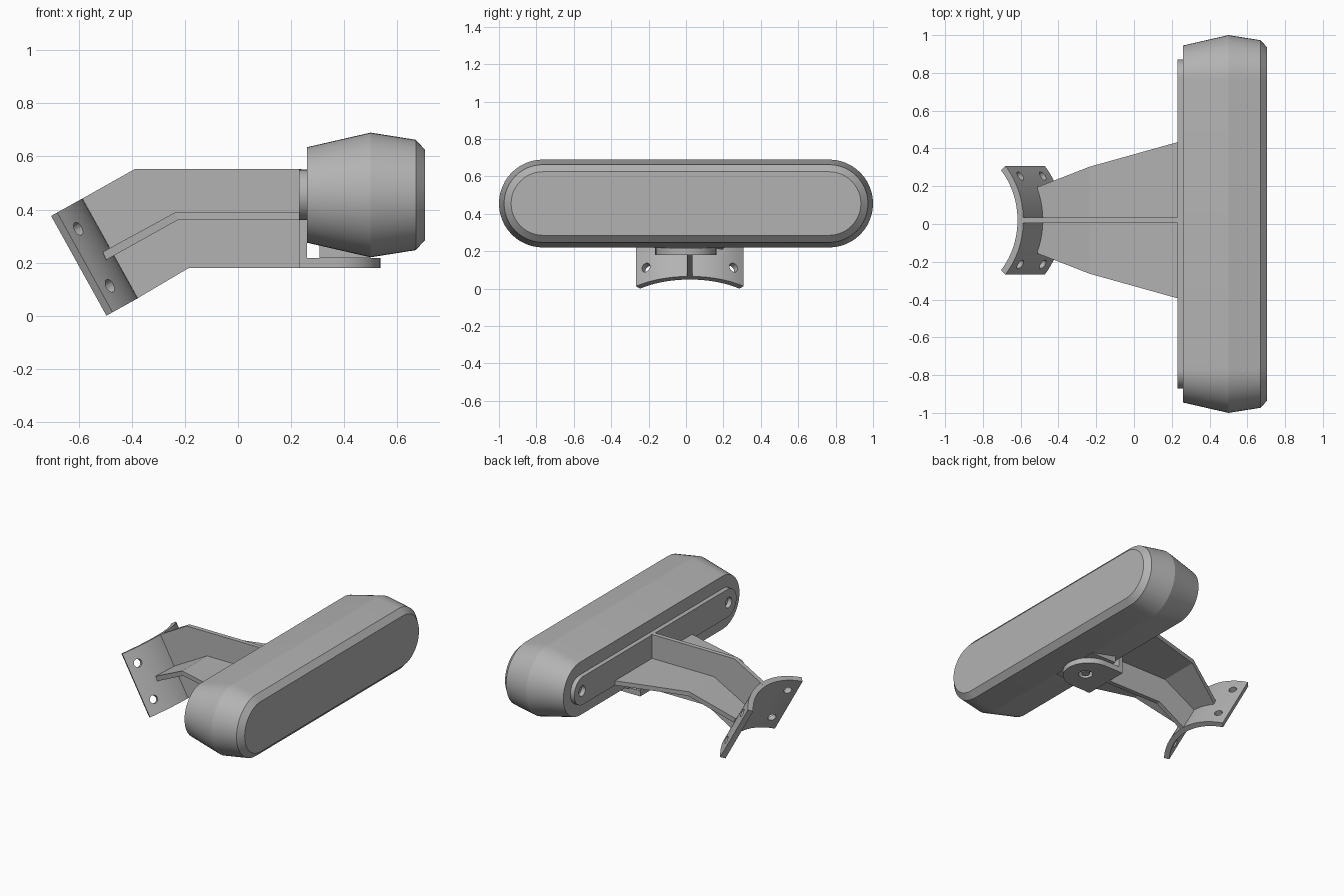
import bpy, bmesh
from math import sin, cos, pi, radians, asin
from mathutils import Vector

cube = bpy.data.objects.get("Cube")
if cube:
    bpy.data.objects.remove(cube, do_unlink=True)

grey = bpy.data.materials.new("plain grey")
grey.use_nodes = True
grey.diffuse_color = (0.45, 0.45, 0.45, 1)
grey.node_tree.nodes["Principled BSDF"].inputs["Base Color"].default_value = (0.45, 0.45, 0.45, 1)


def finish(name, bm):
    bmesh.ops.recalc_face_normals(bm, faces=bm.faces)
    mesh = bpy.data.meshes.new(name)
    bm.to_mesh(mesh)
    bm.free()
    mesh.materials.append(grey)
    obj = bpy.data.objects.new(name, mesh)
    bpy.context.collection.objects.link(obj)
    return obj


def select(obj):
    bpy.ops.object.select_all(action='DESELECT')
    obj.select_set(True)
    bpy.context.view_layer.objects.active = obj


def smooth(obj, angle=15):
    select(obj)
    bpy.ops.object.shade_smooth_by_angle(angle=radians(angle))


def loft(name, rings):
    """Skin a closed solid through matching rings of points."""
    bm = bmesh.new()
    loops = [[bm.verts.new(p) for p in ring] for ring in rings]
    for a, b in zip(loops, loops[1:]):
        for i in range(len(a)):
            j = (i + 1) % len(a)
            bm.faces.new((a[i], a[j], b[j], b[i]))
    bm.faces.new(loops[0])
    bm.faces.new(loops[-1])
    return finish(name, bm)


def prism(name, points, offset):
    base = [Vector(p) for p in points]
    return loft(name, [base, [p + Vector(offset) for p in base]])


def rod(name, centre, direction, radius, length):
    d = Vector(direction).normalized()
    a = d.orthogonal().normalized()
    b = d.cross(a)
    start = Vector(centre) - d * length / 2
    ring = [start + radius * (a * cos(t * pi / 12) + b * sin(t * pi / 12)) for t in range(24)]
    return prism(name, ring, d * length)


def drill(obj, cutters):
    for cutter in cutters:
        cutter.hide_render = True
        mod = obj.modifiers.new("hole", 'BOOLEAN')
        mod.operation = 'DIFFERENCE'
        mod.solver = 'EXACT'
        mod.object = cutter
        select(obj)
        bpy.ops.object.modifier_apply(modifier=mod.name)
        bpy.data.objects.remove(cutter, do_unlink=True)


def stadium(x, radius, half=0.765, z=0.455, n=24):
    """Long rounded slot outline facing along x."""
    return [(x, side * half + radius * cos(t), z + radius * sin(t))
            for side in (1, -1) for t in
            [(-pi / 2 if side > 0 else pi / 2) + pi * i / n for i in range(n + 1)]]


# Head: long rounded housing with tapered back and chamfered front
head = loft("head_housing", [stadium(x, r) for x, r in
                             ((0.26, 0.18), (0.5, 0.235), (0.67, 0.208), (0.705, 0.17))])
smooth(head)

# Mounting plate behind the head
plate = prism("mounting_plate", stadium(0.23, 0.095, 0.775), (0.03, 0, 0))
drill(plate, [rod("cutter", (0.245, s * 0.785, 0.455), (1, 0, 0), 0.035, 0.06) for s in (1, -1)])
smooth(plate)

# Tongue hanging from the mounting plate
prism("tongue", [(0.23, -0.165, 0.18), (0.23, 0.16, 0.18), (0.23, 0.16, 0.4), (0.23, -0.165, 0.4)],
      (0.03, 0, 0))

# Rounded shelf under the head, with pivot hole and pin
R = 0.162
outline = [(0.375 + R * cos(t), R * sin(t), 0.18)
           for t in [-pi / 2 + pi * i / 24 for i in range(25)]]
shelf = prism("shelf", outline + [(0.23, R, 0.18), (0.23, -R, 0.18)], (0, 0, 0.037))
drill(shelf, [rod("cutter", (0.4, 0, 0.2), (0, 0, 1), 0.045, 0.1)])
smooth(shelf)
smooth(rod("pivot_pin", (0.4, 0, 0.22), (0, 0, 1), 0.027, 0.07))
prism("pivot_block", [(0.308, -0.17, 0.218), (0.5, -0.17, 0.218), (0.5, 0.185, 0.218),
                      (0.308, 0.185, 0.218)], (0, 0, 0.08))

# Tilted frame of the wall saddle: u points to the head, v points up the saddle
MID = 0.02
tilt = radians(29)
origin = Vector((-0.496, MID, 0))
u = Vector((cos(tilt), 0, sin(tilt)))
v = Vector((-sin(tilt), 0, cos(tilt)))
INNER, OUTER, HEIGHT = 0.40, 0.435, 0.43
spread = asin(0.265 / INNER)
axis = origin - u * INNER * cos(spread)


def on_arc(radius, angle):
    return axis + u * radius * cos(angle) + Vector((0, radius * sin(angle), 0))


# Curved saddle with four screw holes
angles = [spread * (i / 12 - 1) for i in range(25)]
saddle = prism("saddle", [on_arc(INNER, a) for a in angles]
               + [on_arc(OUTER, a) for a in reversed(angles)], v * HEIGHT)
cutters = []
for side in (1, -1):
    for h in (0.092, 0.338):
        a = side * asin(0.225 / 0.417)
        cutters.append(rod("cutter", on_arc(0.417, a) + v * h,
                           on_arc(1, a) - axis, 0.026, 0.1))
drill(saddle, cutters)
smooth(saddle)

# Upright web of the arm
foot = origin + u * 0.12
top = foot + v * HEIGHT
side_profile = [(foot.x, foot.z), (-0.185, 0.18), (0.24, 0.18),
                (0.24, 0.552), (-0.39, 0.552), (top.x, top.z)]
prism("arm_web", [(x, MID - 0.015, z) for x, z in side_profile], (0, 0.03, 0))

# Bent, flaring rib across the web
stations = [(-0.497, 0.21, -0.51, 0.24, 0.176),
            (-0.228, 0.36, -0.236, 0.39, 0.283),
            (0.24, 0.36, 0.24, 0.39, 0.416)]
loft("arm_rib", [[(xb, MID - w, zb), (xb, MID + w, zb), (xt, MID + w, zt), (xt, MID - w, zt)]
                 for xb, zb, xt, zt, w in stations])
